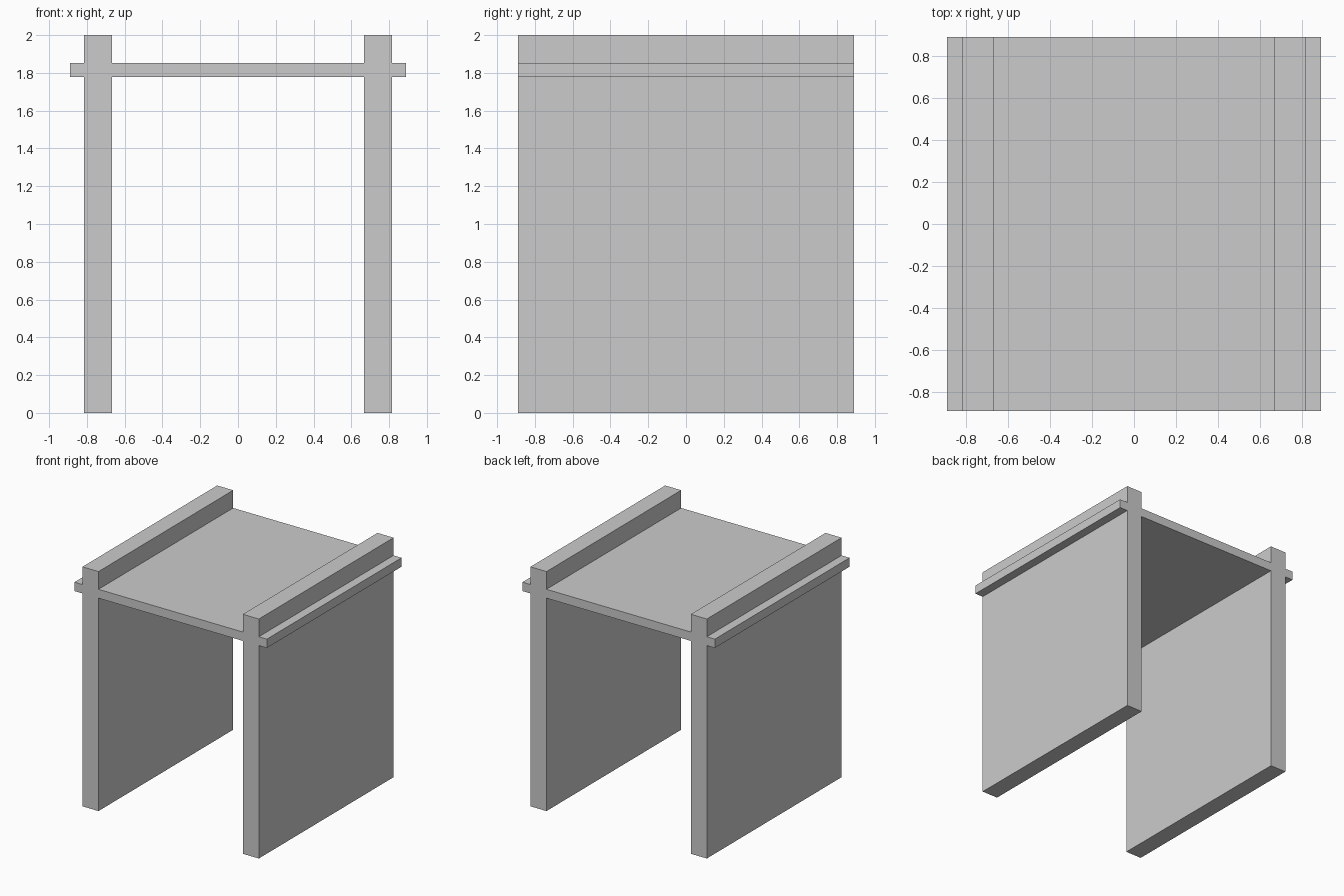
import bpy

if "Cube" in bpy.data.objects:
    bpy.data.objects.remove(bpy.data.objects["Cube"])

U = 2 / 27          # base grid unit of the model
HALF_DEPTH = 12 * U


def box(name, x0, x1, z0, z1):
    """Full-depth box spanning the given x and z ranges (in grid units)."""
    bpy.ops.mesh.primitive_cube_add(
        size=1, location=((x0 + x1) * U / 2, 0, (z0 + z1) * U / 2))
    ob = bpy.context.object
    ob.name = name
    ob.scale = ((x1 - x0) * U, 2 * HALF_DEPTH, (z1 - z0) * U)
    bpy.ops.object.transform_apply(location=False, rotation=False, scale=True)
    return ob


# Upright side panels with a narrow ledge on the outside of each
for side, s in (("left", -1), ("right", 1)):
    box(f"{side}_side_panel", *sorted((9 * s, 11 * s)), 0, 27)
    box(f"{side}_ledge", *sorted((11 * s, 12 * s)), 24, 25)

# Top board held between the panels
box("top_board", -9, 9, 24, 25)
